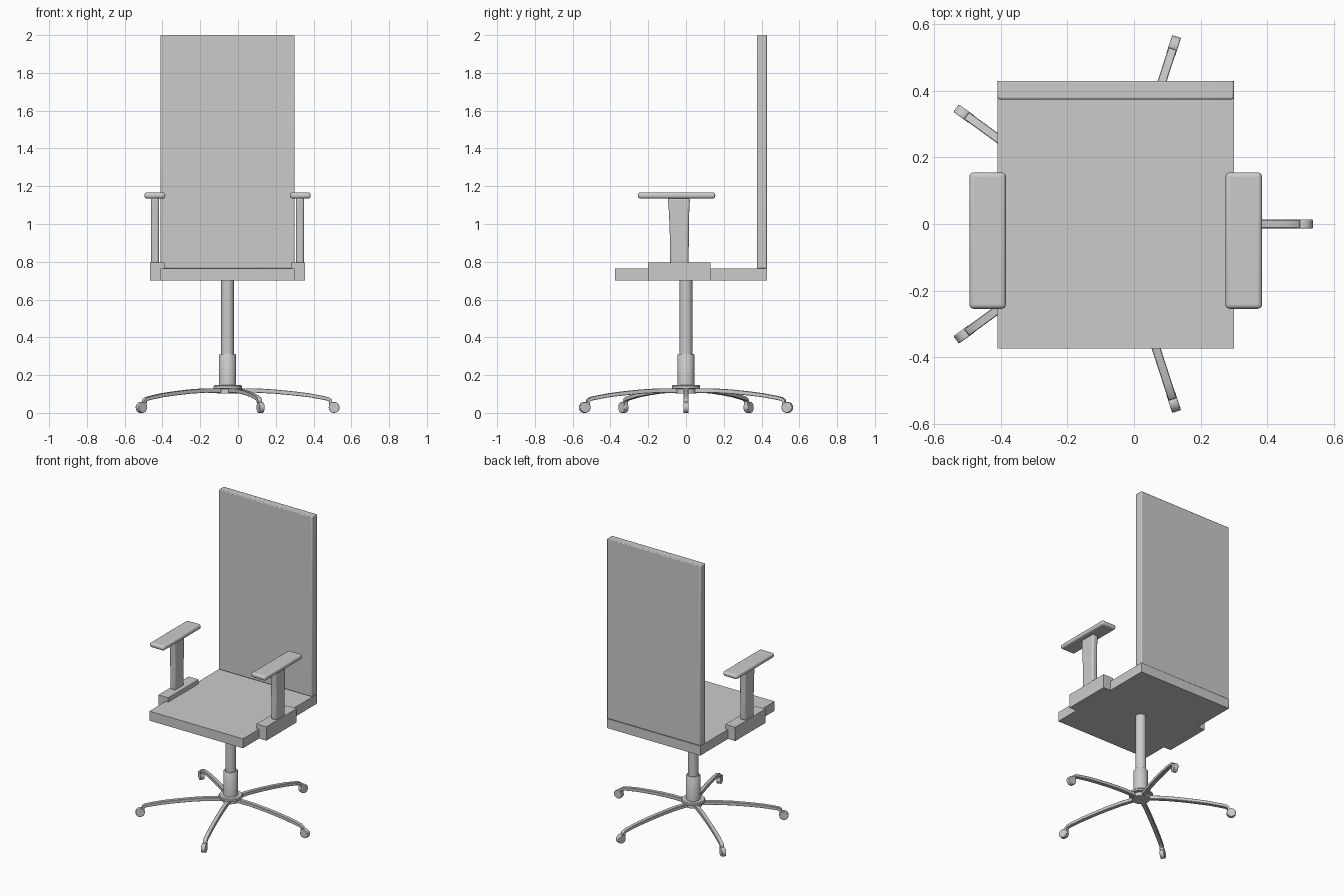
import bpy, bmesh, math
from mathutils import Matrix, Vector

if "Cube" in bpy.data.objects:
    bpy.data.objects.remove(bpy.data.objects["Cube"])

CX = -0.055  # the chair's own centre line
grey = bpy.data.materials.new("plain grey")
grey.diffuse_color = (0.6, 0.6, 0.6, 1)
grey.use_nodes = True
grey.node_tree.nodes["Principled BSDF"].inputs["Base Color"].default_value = grey.diffuse_color


def finish(name, bm, bevel=0, segments=2, smooth=True):
    bmesh.ops.recalc_face_normals(bm, faces=bm.faces)
    mesh = bpy.data.meshes.new(name)
    bm.to_mesh(mesh)
    bm.free()
    mesh.materials.append(grey)
    ob = bpy.data.objects.new(name, mesh)
    bpy.context.collection.objects.link(ob)
    if bevel:
        mod = ob.modifiers.new("rounded edges", 'BEVEL')
        mod.width, mod.segments = bevel, segments
        mod.limit_method = 'ANGLE'
    if smooth:
        bpy.ops.object.select_all(action='DESELECT')
        ob.select_set(True)
        bpy.context.view_layer.objects.active = ob
        bpy.ops.object.shade_smooth_by_angle(angle=math.radians(35))
    return ob


def box(name, lo, hi, **kw):
    lo, hi = Vector(lo), Vector(hi)
    bm = bmesh.new()
    bmesh.ops.create_cube(bm, size=1, matrix=Matrix.Translation((lo + hi) / 2)
                          @ Matrix.Diagonal((*(hi - lo), 1)))
    return finish(name, bm, **kw)


def loft(name, rings, **kw):
    """Skin a run of cross-sections and cap both ends."""
    bm = bmesh.new()
    vs = [[bm.verts.new(p) for p in ring] for ring in rings]
    for a, b in zip(vs, vs[1:]):
        for i in range(len(a)):
            j = (i + 1) % len(a)
            bm.faces.new((a[i], a[j], b[j], b[i]))
    bm.faces.new(vs[0])
    bm.faces.new(vs[-1])
    return finish(name, bm, **kw)


def lathe(name, profile, n=32):
    return loft(name, [[(CX + r * math.cos(2 * math.pi * i / n),
                         r * math.sin(2 * math.pi * i / n), z) for i in range(n)]
                       for r, z in profile])


# Seat slab and tall back panel
box("seat", (-0.41, -0.375, 0.70), (0.30, 0.43, 0.765), smooth=False)
box("backrest", (-0.41, 0.375, 0.765), (0.30, 0.43, 2.0), bevel=0.005)

# Gas column and hub
lathe("column", [(0.034, 0.30), (0.034, 0.70)])
lathe("column_sleeve", [(0.045, 0.14), (0.045, 0.306), (0.041, 0.312)])
lathe("hub", [(0.055, 0.103), (0.055, 0.127), (0.075, 0.130),
              (0.075, 0.142), (0.070, 0.147)])

# Armrests, mirrored across the centre line
for side, s in (("right", 1), ("left", -1)):
    def px(d):
        return CX + s * d
    # L-shaped bracket that hooks over the seat edge
    section = [(0.355, 0.70), (0.41, 0.70), (0.41, 0.795), (0.335, 0.795),
               (0.335, 0.765), (0.355, 0.765)]
    loft(side + "_arm_bracket", [[(px(d), y, z) for d, z in section]
                                 for y in (-0.20, 0.13)], smooth=False)
    # Post, flaring towards the pad
    rings = []
    for z, y0, y1 in ((0.79, -0.085, 0.014), (0.95, -0.086, 0.015),
                      (1.06, -0.09, 0.017), (1.14, -0.097, 0.021)):
        rings.append([(px(0.362), y0, z), (px(0.405), y0, z),
                      (px(0.405), y1, z), (px(0.362), y1, z)])
    loft(side + "_arm_post", rings, bevel=0.012, segments=3)
    a, b = sorted((px(0.33), px(0.44)))
    box(side + "_arm_pad", (a, -0.255, 1.135), (b, 0.155, 1.167),
        bevel=0.013, segments=4)

# Five arched legs, each with a caster
arch = [(0.04, 0.130), (0.15, 0.130), (0.25, 0.124), (0.35, 0.114),
        (0.43, 0.104), (0.50, 0.091), (0.535, 0.083), (0.553, 0.070), (0.555, 0.045)]
for k in range(5):
    place = Matrix.Translation((CX, 0, 0)) @ Matrix.Rotation(k * math.tau / 5, 4, 'Z')
    rings = []
    for i, (r, z) in enumerate(arch):
        p, q = arch[max(i - 1, 0)], arch[min(i + 1, len(arch) - 1)]
        t = Vector((q[0] - p[0], 0, q[1] - p[1])).normalized()
        down = Vector((t.z, 0, -t.x)) * (0.024 - 0.0008 * i)
        top = Vector((r, 0, z))
        rings.append([place @ (top + e + Vector((0, w, 0)))
                      for e, w in ((down * 0, -0.013), (down * 0, 0.013),
                                   (down, 0.013), (down, -0.013))])
    loft(f"leg_{k + 1}", rings, bevel=0.002, segments=1)
    # Wheel with its axle across the leg
    bm = bmesh.new()
    bmesh.ops.create_cone(bm, cap_ends=True, segments=24, radius1=0.029,
                          radius2=0.029, depth=0.028)
    bm.transform(place @ Matrix.Translation((0.564, 0, 0.029))
                 @ Matrix.Rotation(math.pi / 2, 4, 'X'))
    finish(f"caster_{k + 1}", bm, bevel=0.003, segments=2)
